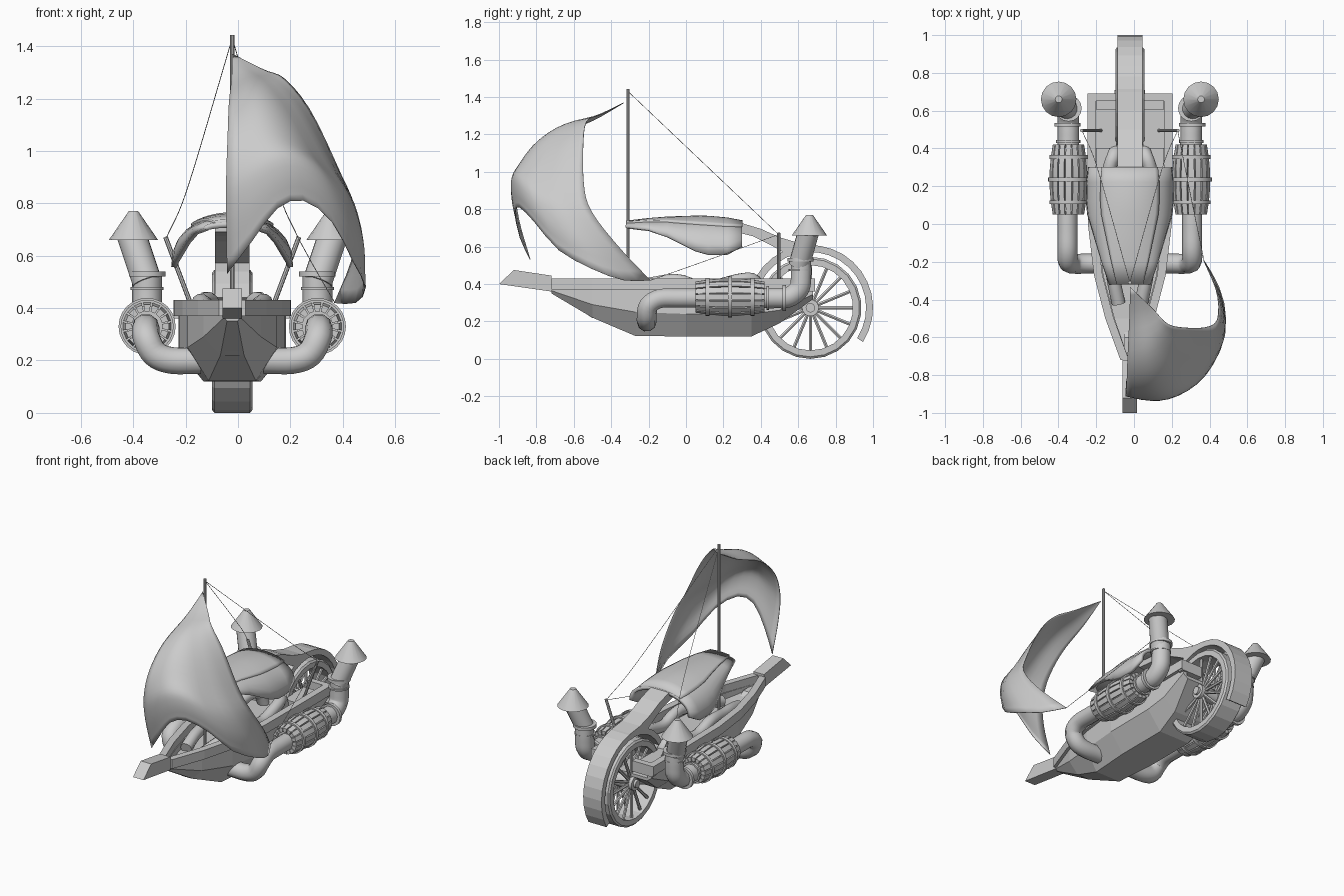
import bpy, bmesh, math
from mathutils import Vector as V

if "Cube" in bpy.data.objects:
    bpy.data.objects.remove(bpy.data.objects["Cube"])

CX = -0.022  # boat centreline


def loft(bm, rings, closed=True, caps=True):
    vs = [[bm.verts.new(p) for p in r] for r in rings]
    n = len(rings[0])
    for a, b in zip(vs, vs[1:]):
        for i in range(n if closed else n - 1):
            j = (i + 1) % n
            bm.faces.new((a[i], a[j], b[j], b[i]))
    if caps and closed:
        bm.faces.new(vs[0])
        bm.faces.new(vs[-1])


def finish(bm, name, smooth=True):
    bmesh.ops.recalc_face_normals(bm, faces=bm.faces)
    me = bpy.data.meshes.new(name)
    bm.to_mesh(me)
    bm.free()
    ob = bpy.data.objects.new(name, me)
    bpy.context.collection.objects.link(ob)
    bpy.context.view_layer.objects.active = ob
    bpy.ops.object.select_all(action='DESELECT')
    ob.select_set(True)
    if smooth:
        bpy.ops.object.shade_smooth_by_angle(angle=math.radians(35))
    return ob


def prism(name, yz, half, x=CX):
    bm = bmesh.new()
    loft(bm, [[(x + s * half, y, z) for y, z in yz] for s in (-1, 1)])
    return finish(bm, name, False)


def spline(pts, n):
    # n + 1 evenly parametrised points on a Catmull-Rom curve
    p = [V(q) for q in pts]
    p = [2 * p[0] - p[1]] + p + [2 * p[-1] - p[-2]]
    out = []
    for k in range(n + 1):
        f = k / n * (len(pts) - 1)
        i = min(int(f), len(pts) - 2)
        t = f - i
        a, b, c, d = p[i:i + 4]
        out.append(0.5 * (2 * b + (c - a) * t + (2 * a - 5 * b + 4 * c - d) * t * t
                          + (3 * b - a - 3 * c + d) * t ** 3))
    return out


def rod(bm, a, b, r, r2=None, sides=16):
    a, b = V(a), V(b)
    q = (b - a).to_track_quat('Z', 'Y')
    circ = [V((math.cos(2 * math.pi * i / sides), math.sin(2 * math.pi * i / sides), 0)) for i in range(sides)]
    loft(bm, [[c + q @ (v * k) for v in circ] for c, k in ((a, r), (b, r if r2 is None else r2))])


def tube(name, pts, r, n=24):
    cu = bpy.data.curves.new(name, 'CURVE')
    cu.dimensions = '3D'
    cu.bevel_depth, cu.bevel_resolution, cu.use_fill_caps = r, 3, True
    sp = cu.splines.new('POLY')
    path = spline(pts, n)
    sp.points.add(len(path) - 1)
    for q, v in zip(sp.points, path):
        q.co = (*v, 1)
    ob = bpy.data.objects.new(name, cu)
    bpy.context.collection.objects.link(ob)
    bpy.ops.object.select_all(action='DESELECT')
    bpy.context.view_layer.objects.active = ob
    ob.select_set(True)
    bpy.ops.object.convert(target='MESH')
    bpy.ops.object.shade_smooth_by_angle(angle=math.radians(40))


# hull: y, half width, chine z, half bottom, bottom z
stations = [(-.72, .03, .365, .02, .35), (-.5, .11, .29, .045, .22), (-.27, .17, .25, .09, .122),
            (0, .202, .24, .11, .12), (.35, .205, .24, .11, .12), (.5, .205, .26, .12, .19), (.68, .205, .345, .17, .32)]
bm = bmesh.new()
rings = []
for y, h, cz, b, bz in stations:
    i, f = max(h - .03, .005), max(.34, bz + .01)
    half = [(b, bz), (h, cz), (h, .38), (i, .38), (i, f)]
    rings.append([(CX + x, y, z) for x, z in half] + [(CX - x, y, z) for x, z in half[::-1]])
loft(bm, rings)
finish(bm, "hull", False)

# gunwale rails and stern rail
for s in (-1, 1):
    bm = bmesh.new()
    loft(bm, [[(CX + s * x, y, z) for x, z in ((h + .02, .37), (h + .02, .43), (max(h - .025, 0), .43),
              (max(h - .025, 0), .37))] for y, h, *_ in stations[:-1] + [(.69, .205)]])
    finish(bm, "gunwale", False)
    bm = bmesh.new()
    loft(bm, [[(CX + s * x, y, z) for x, z in ((.07, .36), (.22, .36), (.22, .43), (.07, .43))] for y in (.65, .69)])
    finish(bm, "stern_rail", False)
    # raised rear deck in front of the small well
    bm = bmesh.new()
    loft(bm, [[(CX + s * x, y, z) for x, z in ((.07, .34), (.2, .34), (.2, .405), (.07, .405))] for y in (.4, .61)])
    finish(bm, "rear_deck", False)
prism("prow", [(-1, .40), (-.92, .475), (-.72, .445), (-.72, .36)], .038)
prism("stem", [(-.73, .37), (-.5, .218), (-.45, .25), (-.6, .37)], .028)

# wheel: tyre, hub, spokes
wy, wz = .665, .273
bm = bmesh.new()
tyre = [(-.077, .262), (-.068, .273), (.068, .273), (.077, .262), (.077, .228), (-.077, .228)]
N = 22
loft(bm, [[(CX + x, wy + r * math.sin(2 * math.pi * k / N), wz - r * math.cos(2 * math.pi * k / N)) for x, r in tyre]
          for k in range(N + 1)], caps=False)
bmesh.ops.remove_doubles(bm, verts=bm.verts, dist=1e-4)
finish(bm, "tyre", False)
bm = bmesh.new()
rod(bm, (CX - .08, wy, wz), (CX + .08, wy, wz), .045)
rod(bm, (CX - .095, wy, wz), (CX + .095, wy, wz), .025)
for s in (-.05, .05):
    for k in range(16):
        a = 2 * math.pi * k / 16
        rod(bm, (CX + s, wy, wz), (CX + s, wy + .24 * math.cos(a), wz + .24 * math.sin(a)), .010, sides=6)
finish(bm, "hub_and_spokes")

# fender ring and the arm joining it to the canopy
angs = [math.radians(-33 + 183 * k / 16) for k in range(17)]
prism("fender", [(wy + .335 * math.cos(a), wz + .335 * math.sin(a)) for a in angs]
      + [(wy + .298 * math.cos(a), wz + .298 * math.sin(a)) for a in angs[::-1]], .066)
prism("fender_arm", [(.1, .745), (.3, .725), (.4, .695), (.5, .65), (.6, .62), (.7, .607), (.62, .57), (.52, .57),
                     (.45, .61), (.36, .655), (.28, .675), (.1, .69)], .066)

# canopy shell with a raised roof strip
roof = [(-.32, .10, .718, .70), (-.2, .14, .732, .685), (-.1, .17, .74, .65), (.05, .215, .745, .575),
        (.12, .222, .744, .556), (.22, .222, .735, .556), (.3, .212, .72, .60)]
for name, tmax, up in (("canopy", math.pi / 2, 0), ("roof_strip", .75, .01)):
    bm = bmesh.new()
    ts = [tmax * (k / 7 - 1) for k in range(15)]
    loft(bm, [[(CX + h * math.sin(t), y, e + (zt - e) * math.cos(t) ** .8 + up if abs(t) < 1.57 else e)
               for t in ts] for y, h, zt, e in roof], closed=False)
    ob = finish(bm, name)
    m = ob.modifiers.new("thickness", 'SOLIDIFY')
    m.thickness, m.offset = .022, 0

# steam engine on each side
for s in (-1, 1):
    P = lambda x, y, z: (CX + s * x, y, z)
    tube("intake_pipe", [P(.33, .06, .325), P(.33, -.04, .325), P(.33, -.14, .322), P(.327, -.2, .285),
                         P(.295, -.21, .225), P(.23, -.21, .2), P(.12, -.21, .2)], .053)
    tube("exhaust_pipe", [P(.325, .41, .325), P(.325, .48, .325), P(.325, .55, .33), P(.325, .605, .375),
                          P(.325, .615, .44), P(.325, .615, .52)], .057)
    tube("deck_pipe", [P(.07, .40, .34), P(.085, .36, .42), P(.11, .28, .42), P(.12, .1, .38), P(.12, -.05, .42),
                       P(.1, -.2, .40), P(.085, -.3, .39), P(.06, -.42, .36)], .036)
    bm = bmesh.new()
    rod(bm, P(.325, .605, .50), P(.385, .655, .68), .057)
    for a, b, r in (((.33, .515, .325), (.33, .535, .325), .07), ((.325, .43, .325), (.325, .445, .325), .065),
                    ((.325, .613, .52), (.325, .613, .54), .07), ((.325, .61, .47), (.325, .61, .48), .063)):
        rod(bm, P(*a), P(*b), r)
    rod(bm, P(.377, .66, .66), P(.377, .66, .77), .094, .018)
    finish(bm, "smokestack")

    # barrel: core, staves, hoops
    bm = bmesh.new()
    rad = lambda y: .102 - .018 * ((y - .235) / .185) ** 2
    rod(bm, P(.325, .065, .33), P(.325, .405, .33), .08, sides=18)
    for k in range(16):
        a0 = 2 * math.pi * k / 16
        rings = []
        for y in (.05, .12, .19, .28, .35, .42):
            r = rad(y)
            rings.append([P(.325 + q * math.cos(a), y, .33 + q * math.sin(a)) for q, a in
                          ((r - .026, a0 - .16), (r, a0 - .16), (r, a0 + .16), (r - .026, a0 + .16))])
        loft(bm, rings)
    for y in (.115, .235, .355):
        rod(bm, P(.325, y - .01, .33), P(.325, y + .01, .33), rad(y) + .007, sides=24)
    finish(bm, "barrel")

    # stay posts beside the wheel
    bm = bmesh.new()
    rod(bm, P(.13, .495, .34), P(.255, .495, .672), .009, sides=8)
    finish(bm, "stay_post")
    tube("stay_rope", [(CX, -.31, 1.43), P(.17, .29, .86), P(.253, .495, .665)], .0015, 12)

# mast
bm = bmesh.new()
rod(bm, (CX, -.31, .34), (CX, -.31, 1.443), .009, sides=10)
finish(bm, "mast")

# sail: three-edged patch blown forward and to the side
luff = spline([(-.02, -.335, 1.37), (-.025, -.5, 1.275), (-.035, -.72, 1.18), (-.04, -.86, 1.05),
               (-.045, -.91, .9), (-.045, -.895, .74), (-.042, -.835, .53)], 24)
leech = spline([(-.02, -.335, 1.37), (.1, -.45, 1.31), (.18, -.53, 1.275), (.28, -.55, 1.15), (.39, -.545, .92),
                (.445, -.5, .78), (.44, -.36, .6), (.37, -.19, .42)], 24)
foot = spline([(-.042, -.835, .53), (.05, -.89, .65), (.15, -.915, .78), (.25, -.89, .81), (.36, -.81, .73),
               (.44, -.68, .58), (.488, -.5, .48), (.45, -.33, .42), (.37, -.19, .42)], 16)
bm = bmesh.new()
grid = []
for k in range(25):
    v = k / 24
    row = []
    for i in range(17):
        u = i / 16
        bulge = foot[i] - foot[0].lerp(foot[-1], u)
        row.append(luff[k].lerp(leech[k], u) + bulge * v ** 2.2 + V((.03, -.05, .02)) * (4 * u * (1 - u) * v * (1 - v)))
    grid.append(row)
loft(bm, grid, closed=False)
bmesh.ops.remove_doubles(bm, verts=bm.verts, dist=1e-5)
ob = finish(bm, "sail")
m = ob.modifiers.new("thickness", 'SOLIDIFY')
m.thickness = .004
tube("sheet_rope", [(.37, -.19, .42), (.30, .15, .54), (CX + .253, .495, .665)], .0015, 8)
